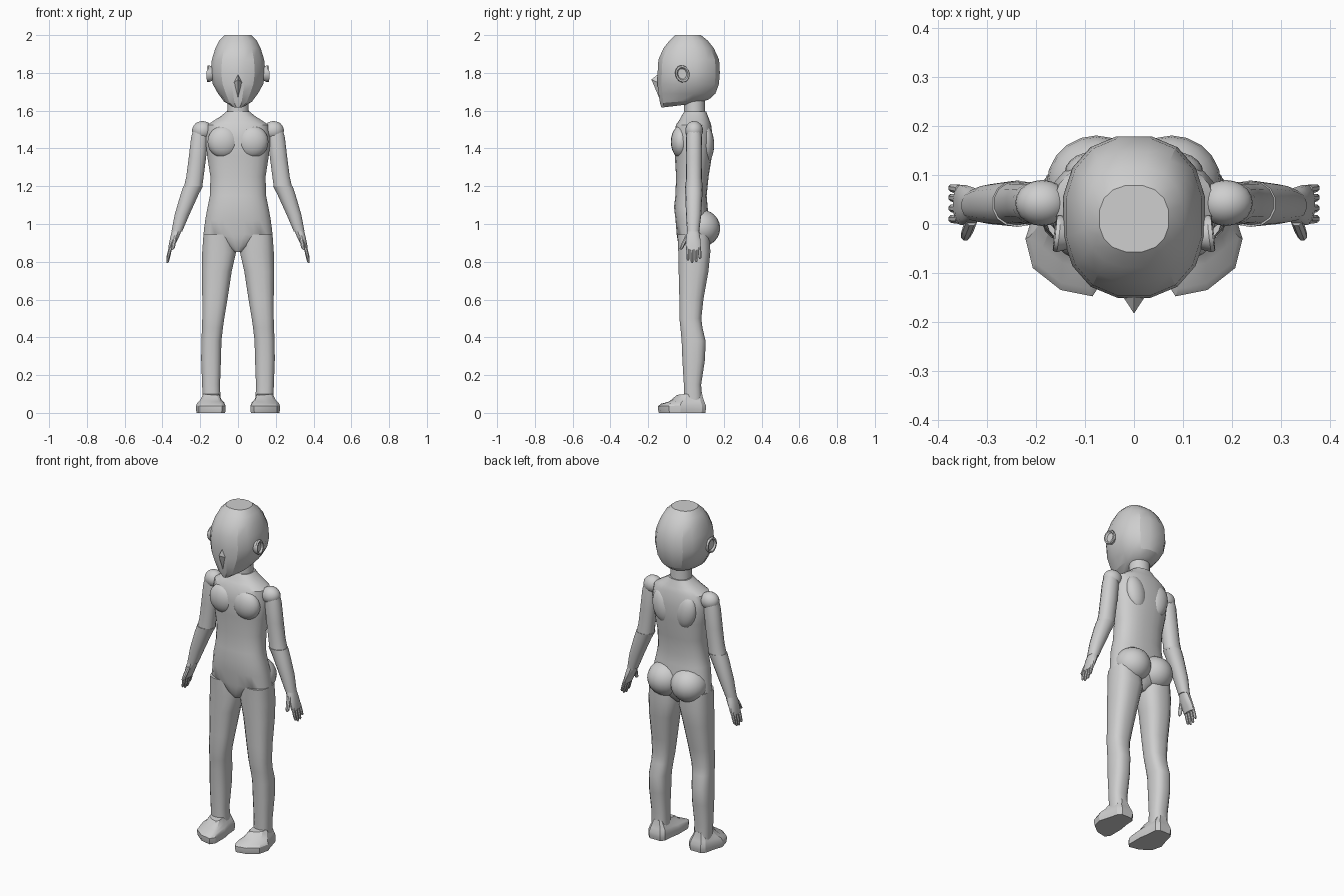
import bpy, bmesh, math
from mathutils import Matrix, Vector

if "Cube" in bpy.data.objects:
    bpy.data.objects.remove(bpy.data.objects["Cube"], do_unlink=True)

grey = bpy.data.materials.new("plain grey")
grey.use_nodes = True
COLOUR = (0.62, 0.62, 0.62, 1)
grey.diffuse_color = COLOUR
grey.node_tree.nodes["Principled BSDF"].inputs["Base Color"].default_value = COLOUR


def finish(bm, name, mirror=False, angle=35):
    """Turn a bmesh into a shaded object, mirrored across x when asked."""
    bmesh.ops.recalc_face_normals(bm, faces=bm.faces)
    mesh = bpy.data.meshes.new(name)
    bm.to_mesh(mesh)
    bm.free()
    obj = bpy.data.objects.new(name, mesh)
    bpy.context.collection.objects.link(obj)
    mesh.materials.append(grey)
    bpy.ops.object.select_all(action='DESELECT')
    obj.select_set(True)
    bpy.context.view_layer.objects.active = obj
    bpy.ops.object.shade_smooth_by_angle(angle=math.radians(angle))
    if mirror:
        obj.modifiers.new("Mirror", 'MIRROR').use_mirror_merge = False
    return obj


def skin(bm, rings):
    """Bridge equal-length rings of points and cap both ends."""
    loops = [[bm.verts.new(p) for p in ring] for ring in rings]
    n = len(loops[0])
    for a, b in zip(loops, loops[1:]):
        for i in range(n):
            j = (i + 1) % n
            bm.faces.new((a[i], a[j], b[j], b[i]))
    bm.faces.new(loops[0])
    bm.faces.new(loops[-1])


def section(z, cx, hw, front, back, tilt=0, sides=16, power=2.3):
    """Rounded cross-section, given centre, half width, front and back."""
    cy, hd = (front + back) / 2, (back - front) / 2
    pts = []
    for i in range(sides):
        a = 2 * math.pi * (i + 0.5) / sides
        c, s = math.cos(a), math.sin(a)
        x = math.copysign(abs(c) ** (2 / power), c) * hw
        y = math.copysign(abs(s) ** (2 / power), s) * hd
        pts.append((cx + x, cy + y, z + tilt * y))
    return pts


def loft(name, rows, mirror=False, sides=16, power=2.3, angle=35):
    bm = bmesh.new()
    skin(bm, [section(*r, sides=sides, power=power) for r in rows])
    return finish(bm, name, mirror, angle)


def ball(name, centre, radii, tilt=0, mirror=True):
    bm = bmesh.new()
    m = (Matrix.Translation(centre) @ Matrix.Rotation(tilt, 4, 'Y')
         @ Matrix.Diagonal((*radii, 1)))
    bmesh.ops.create_uvsphere(bm, u_segments=20, v_segments=12, radius=1, matrix=m)
    return finish(bm, name, mirror)


# Head, with a sloping jaw
loft("head", [
    (1.628, 0, .035, -.132, .07, .12), (1.65, 0, .075, -.140, .125, .08),
    (1.69, 0, .107, -.148, .158), (1.74, 0, .136, -.154, .177),
    (1.80, 0, .148, -.153, .182), (1.87, 0, .141, -.149, .178),
    (1.93, 0, .122, -.122, .150), (1.97, 0, .102, -.090, .118),
    (2.00, 0, .072, -.058, .080)], sides=16, angle=24)

# Pointed nose running down to the chin
bm = bmesh.new()
for p in [(.028, -.14, 1.745), (-.028, -.14, 1.745), (0, -.14, 1.80),
          (0, -.183, 1.765), (0, -.163, 1.73), (0, -.135, 1.65)]:
    bm.verts.new(p)
bmesh.ops.convex_hull(bm, input=bm.verts)
finish(bm, "nose")

# Ears: a shallow dish with a raised rim
bm = bmesh.new()
place = (Matrix.Translation((.150, -.02, 1.795)) @ Matrix.Rotation(.25, 4, 'X')
         @ Matrix.Rotation(.12, 4, 'Z'))
rings = []
for x, r in [(-.02, .030), (.004, .040), (.012, .038), (.012, .030), (.002, .024)]:
    rings.append([place @ Vector((x, r * .95 * math.cos(t * math.pi / 8),
                                  r * 1.15 * math.sin(t * math.pi / 8)))
                  for t in range(16)])
skin(bm, rings)
finish(bm, "ears", True)

# Neck
loft("neck", [(1.53, 0, .064, -.012, .108), (1.60, 0, .058, -.012, .102),
              (1.70, 0, .058, -.012, .100)], power=2)

# Torso from collar to crotch
loft("torso", [
    (1.595, 0, .064, -.010, .108), (1.575, 0, .085, -.022, .115),
    (1.55, 0, .125, -.036, .125), (1.525, 0, .163, -.054, .134),
    (1.45, 0, .174, -.066, .143), (1.36, 0, .164, -.060, .138),
    (1.25, 0, .147, -.053, .120), (1.15, 0, .150, -.057, .110),
    (1.09, 0, .162, -.064, .115), (1.02, 0, .175, -.056, .125),
    (.945, 0, .184, -.050, .130), (.925, 0, .125, -.047, .125),
    (.885, 0, .070, -.040, .110), (.852, 0, .020, -.020, .080)],
    sides=24, power=2.4)

# Chest, shoulder blades and seat
ball("chest_muscles", (.077, -.028, 1.435), (.084, .052, .085))
ball("shoulder_blades", (.078, .105, 1.42), (.062, .044, .100), .2)
ball("buttocks", (.077, .080, .978), (.102, .101, .098))

# Shoulders and arms
ball("shoulder_joints", (.188, .043, 1.495), (.055, .047, .050))
loft("upper_arms", [
    (1.515, .198, .035, .008, .078), (1.46, .203, .046, 0, .085),
    (1.35, .215, .047, -.001, .086), (1.25, .228, .047, 0, .085),
    (1.19, .239, .050, -.003, .087)], True, 14, 2.2)
loft("forearms", [
    (1.20, .237, .053, -.006, .089), (1.16, .255, .049, -.004, .087),
    (1.05, .296, .040, 0, .081), (.96, .324, .029, .006, .070)], True, 14, 2.2)

# Hands with four fingers and a thumb
loft("palms", [
    (.970, .322, .026, .008, .068), (.935, .334, .024, .000, .075),
    (.890, .350, .017, -.003, .081), (.862, .358, .012, .000, .079)], True, 12, 2.4)


def digit(name, p, q, r):
    rows = []
    for t, k in [(0, 1), (.5, 1), (.9, .85), (1, .4)]:
        c = Vector(p).lerp(Vector(q), t)
        rows.append((c.z, c.x, r * k, c.y - r * k, c.y + r * k))
    loft(name, rows, True, 8, 2)


for name, y, tip in [("index_fingers", .010, .806), ("middle_fingers", .031, .794),
                     ("ring_fingers", .052, .798), ("little_fingers", .071, .815)]:
    digit(name, (.356, y, .88), (.374, y * 1.04, tip), .0095)
digit("thumbs", (.332, .008, .94), (.346, -.028, .865), .012)

# Legs
loft("legs", [
    (.945, .104, .080, -.046, .128), (.85, .100, .091, -.042, .130),
    (.75, .112, .080, -.040, .120), (.60, .1225, .0675, -.036, .093),
    (.50, .131, .059, -.036, .082), (.45, .135, .056, -.030, .088),
    (.38, .141, .054, -.024, .105), (.28, .1425, .053, -.020, .101),
    (.15, .1425, .048, -.012, .081), (.04, .139, .048, -.012, .086)],
    True, 16, 2.6)

# Feet: a flat sole outline stepped in towards the ankle
outline = [(.080, .085), (.100, .105), (.170, .105), (.190, .085), (.203, .030),
           (.222, -.030), (.207, -.090), (.150, -.135), (.085, -.148),
           (.066, -.120), (.066, -.030), (.076, .030)]
bm = bmesh.new()
skin(bm, [[(.14 + (x - .14) * s, cy + (y - cy) * s, z + slope * (y + .15))
           for x, y in outline]
          for z, s, cy, slope in [(0, .97, 0, 0), (.018, 1, 0, 0), (.036, 1, 0, .02),
                                  (.048, .90, .01, .06), (.060, .70, .05, .10),
                                  (.095, .52, .06, .06)]])
finish(bm, "feet", True, 30)
